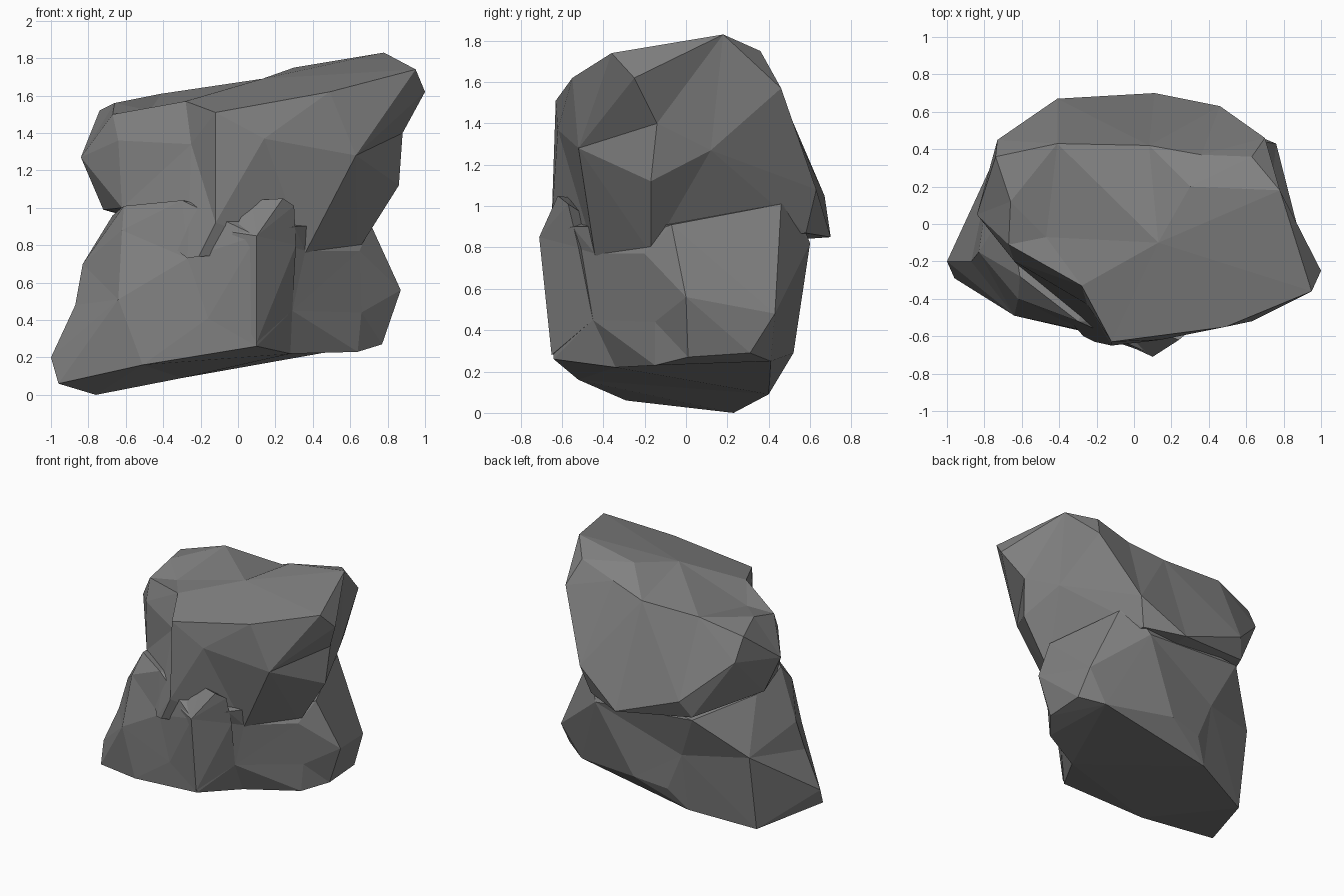
import bpy, bmesh
from mathutils import Vector

# Dark grey stone
stone = bpy.data.materials.new("dark_stone")
stone.diffuse_color = (0.22, 0.22, 0.22, 1)


def faceted_rock(name, centre, points):
    """Skin scattered corner points: hull them on a sphere, then move each to its real place.
    This keeps dents that a plain convex hull would lose."""
    c = Vector(centre)
    bm = bmesh.new()
    target = {}
    for p in points:
        p = Vector(p)
        target[bm.verts.new((p - c).normalized())] = p
    bmesh.ops.convex_hull(bm, input=bm.verts[:])
    for v in bm.verts:
        v.co = target[v]
    bmesh.ops.recalc_face_normals(bm, faces=bm.faces[:])
    mesh = bpy.data.meshes.new(name)
    bm.to_mesh(mesh)
    bm.free()
    mesh.materials.append(stone)
    ob = bpy.data.objects.new(name, mesh)
    bpy.context.collection.objects.link(ob)
    return ob


# Lower boulder, with its sloping underside
faceted_rock("lower_boulder", (-0.05, 0, 0.5), [
    # underside rim
    (-0.96, -0.29, 0.06), (-0.76, 0.23, 0.0), (-0.3, 0.4, 0.09), (-0.18, 0.48, 0.25),
    (0.08, 0.52, 0.29), (0.6, 0.41, 0.25), (0.77, 0.31, 0.29), (0.77, 0.01, 0.27),
    (0.64, -0.15, 0.23), (0.28, -0.34, 0.22), (0.1, -0.64, 0.26), (-0.51, -0.52, 0.16),
    # waist
    (-1.0, -0.2, 0.2), (-0.87, -0.2, 0.48), (-0.64, -0.49, 0.51), (-0.16, -0.6, 0.41),
    (0.29, -0.45, 0.45), (0.66, -0.15, 0.44), (0.87, 0.0, 0.56), (0.76, 0.43, 0.48),
    (-0.3, 0.48, 0.54), (-0.76, 0.32, 0.58),
    # upper rim
    (-0.83, -0.15, 0.7), (-0.61, -0.28, 1.01), (-0.62, -0.4, 0.88), (-0.3, -0.52, 1.04),
    (-0.27, -0.57, 0.73), (0.1, -0.7, 0.85), (0.3, -0.55, 0.9), (0.36, -0.44, 0.77),
    (0.65, -0.2, 0.77), (0.71, -0.07, 0.91), (0.52, 0.46, 1.01), (0.43, 0.53, 1.0),
    (0.35, 0.6, 0.82), (-0.45, 0.57, 0.88), (-0.67, 0.1, 0.96), (0.0, 0.0, 1.0),
])

# Upper boulder that overhangs the lower one
faceted_rock("upper_boulder", (0.05, 0, 1.22), [
    # crown
    (0.78, 0.18, 1.83), (0.95, -0.36, 1.74), (0.3, 0.2, 1.75), (0.63, 0.36, 1.75),
    (0.36, 0.37, 1.66), (0.08, 0.42, 1.6), (-0.41, 0.43, 1.61), (-0.66, 0.12, 1.56),
    (-0.47, -0.07, 1.52), (0.13, -0.1, 1.69), (-0.28, -0.33, 1.57), (0.49, -0.55, 1.62),
    # front face
    (-0.12, -0.63, 1.51), (0.14, -0.62, 1.37), (0.63, -0.52, 1.28), (-0.12, -0.65, 0.92),
    (-0.27, -0.6, 0.73), (-0.21, -0.63, 0.74), (0.36, -0.44, 0.76), (0.64, -0.17, 0.77),
    # right side
    (1.0, -0.25, 1.62), (0.88, -0.14, 1.4), (0.86, -0.17, 1.12), (0.78, 0.12, 1.27),
    # back
    (0.7, 0.46, 1.57), (0.46, 0.63, 1.08), (0.11, 0.7, 0.85), (-0.41, 0.67, 1.05),
    (-0.47, 0.6, 0.92), (0.4, 0.58, 0.87),
    # left side
    (-0.73, 0.45, 1.35), (-0.74, 0.36, 1.52), (-0.84, 0.05, 1.27), (-0.72, 0.08, 0.99),
    (-0.67, -0.11, 1.5), (-0.64, -0.2, 1.36), (-0.25, -0.43, 1.34), (-0.62, -0.22, 1.0),
    (0.1, 0.0, 0.8),
])

# Upright spur on the front of the lower boulder
faceted_rock("front_spur", (0.14, -0.55, 0.7), [
    (0.1, -0.71, 0.85), (0.1, -0.65, 0.28), (-0.05, -0.6, 0.5), (-0.03, -0.65, 0.87),
    (0.07, -0.55, 1.04), (0.24, -0.62, 1.05), (0.3, -0.57, 1.01), (0.31, -0.52, 0.8),
    (0.29, -0.45, 0.45), (0.12, -0.4, 0.9), (0.1, -0.4, 0.4),
])
